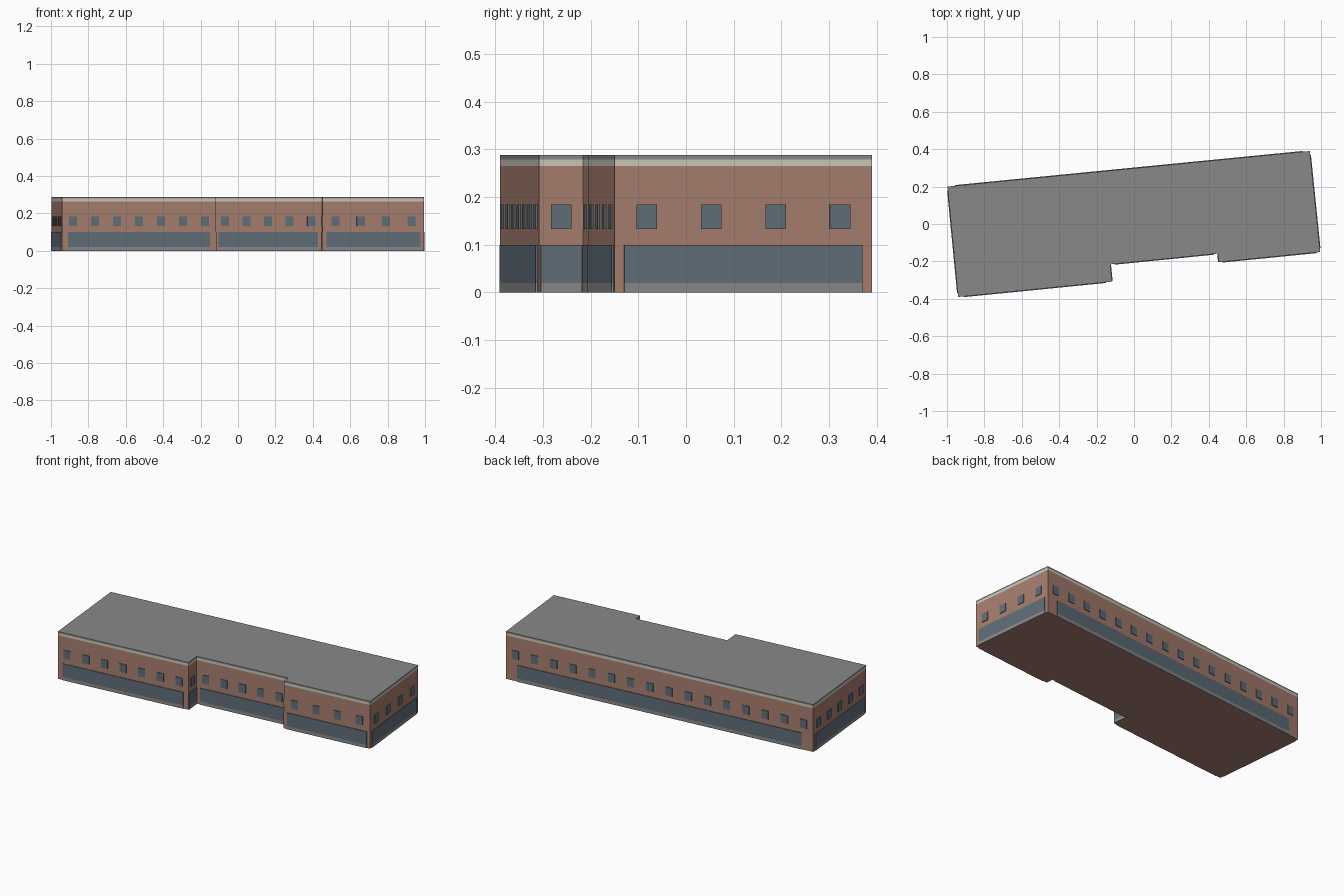
import bpy, bmesh
from mathutils import Vector, Matrix

cube = bpy.data.objects.get("Cube")
if cube:
    bpy.data.objects.remove(cube, do_unlink=True)


def material(name, rgb):
    m = bpy.data.materials.new(name)
    m.use_nodes = True
    m.diffuse_color = (*rgb, 1)
    m.node_tree.nodes["Principled BSDF"].inputs["Base Color"].default_value = (*rgb, 1)
    return m


brick = material("brick", (0.39, 0.21, 0.16))
cream = material("cream band", (0.60, 0.57, 0.48))
grey = material("roof grey", (0.25, 0.25, 0.25))
glass = material("blue grey glass", (0.12, 0.155, 0.19))

# Footprint corners, counter-clockwise from the front left of the plan
FOOTPRINT = [Vector(p) for p in (
    (-0.94, -0.39), (-0.118, -0.308), (-0.127, -0.216), (0.449, -0.158),
    (0.453, -0.204), (0.995, -0.15), (0.94, 0.39), (-0.997, 0.2))]
LEVELS = (0, 0.265, 0.279, 0.288)
PROUD = 0.004


def finish(name, bm, materials):
    bmesh.ops.recalc_face_normals(bm, faces=bm.faces)
    mesh = bpy.data.meshes.new(name)
    bm.to_mesh(mesh)
    bm.free()
    for m in materials:
        mesh.materials.append(m)
    obj = bpy.data.objects.new(name, mesh)
    bpy.context.collection.objects.link(obj)


# Building shell: stacked bands of brick, cream and grey, capped both ends
bm = bmesh.new()
rings = [[bm.verts.new((p.x, p.y, z)) for p in FOOTPRINT] for z in LEVELS]
count = len(FOOTPRINT)
for band in range(len(LEVELS) - 1):
    low, high = rings[band], rings[band + 1]
    for i in range(count):
        j = (i + 1) % count
        bm.faces.new((low[i], low[j], high[j], high[i])).material_index = band
bm.faces.new(rings[0][::-1])
bm.faces.new(rings[-1]).material_index = 2
finish("building_shell", bm, (brick, cream, grey))


def wall_box(bm, start, end, centre, width, z0, z1):
    """Thin box lying on a wall, centred at a fraction of its length."""
    along = (end - start).normalized()
    out = Vector((along.y, -along.x))
    pos = start.lerp(end, centre)
    frame = Matrix((
        (along.x, out.x, 0, pos.x),
        (along.y, out.y, 0, pos.y),
        (0, 0, 1, (z0 + z1) / 2),
        (0, 0, 0, 1)))
    size = Matrix.Diagonal((width, PROUD * 2, z1 - z0, 1))
    bmesh.ops.create_cube(bm, size=1, matrix=frame @ size)


# Upper windows, ground floor glazing and its plinth on every wall
windows, shopfront, plinth = bmesh.new(), bmesh.new(), bmesh.new()
for i, start in enumerate(FOOTPRINT):
    end = FOOTPRINT[(i + 1) % count]
    length = (end - start).length
    number = max(1, int(length / 0.115))
    for k in range(number):
        wall_box(windows, start, end, (k + 0.5) / number,
                 min(0.043, length * 0.9), 0.133, 0.184)
    wall_box(shopfront, start, end, 0.5, length * 0.925, 0.02, 0.1)
    wall_box(plinth, start, end, 0.5, length * 0.925, 0, 0.02)
finish("upper_windows", windows, [glass])
finish("ground_floor_glazing", shopfront, [glass])
finish("glazing_plinth", plinth, [grey])
